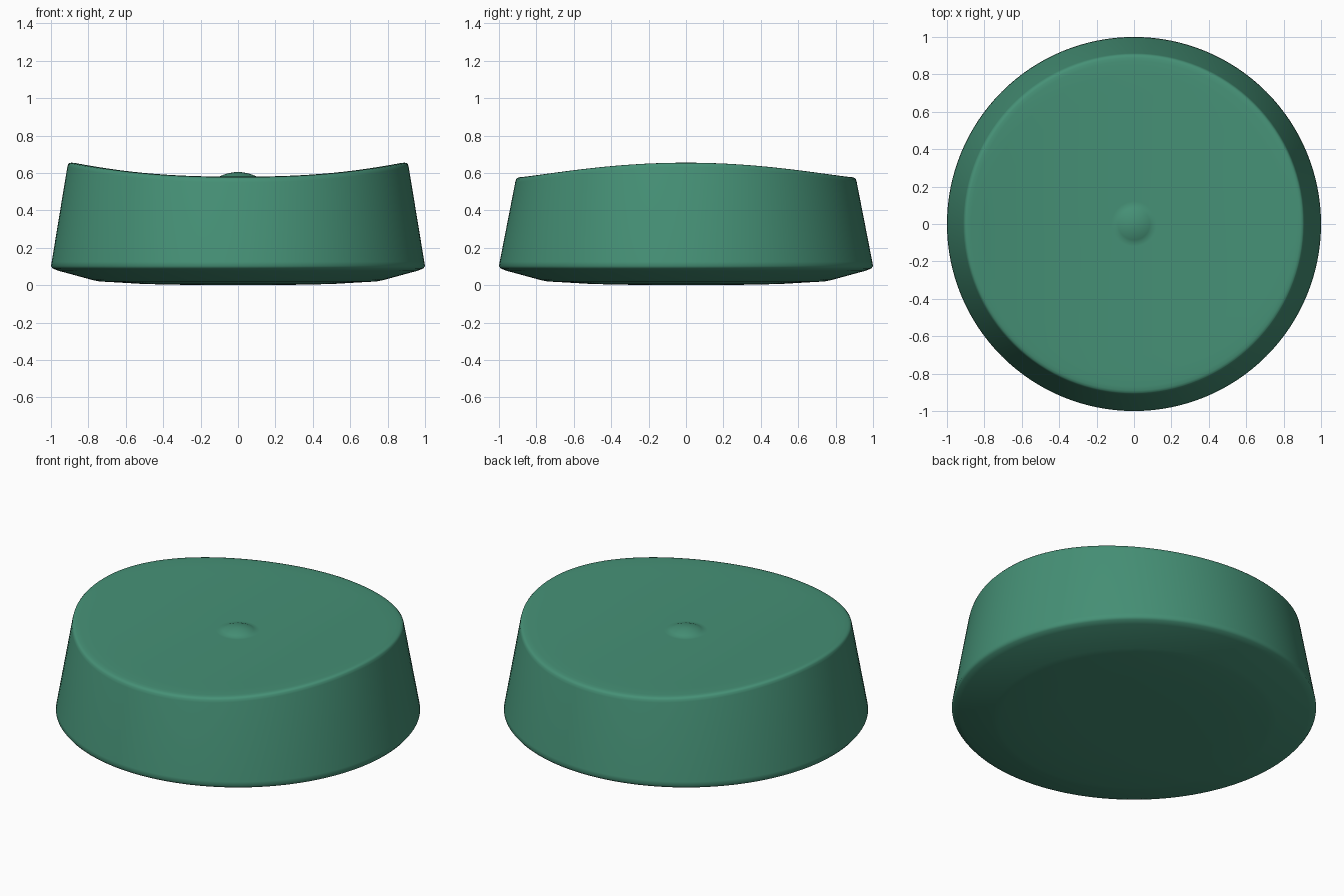
import bpy, bmesh, math

if "Cube" in bpy.data.objects:
    bpy.data.objects.remove(bpy.data.objects["Cube"])

SEGS = 128


def scoop(x):
    # trough running along y: rises toward the left and right rims
    return 0.08 * min(abs(x) / 0.9, 1.0) ** 2.4


def lathe(name, profile, mat):
    """Revolve (radius, z, scoop weight) points from bottom pole to top pole."""
    bm = bmesh.new()
    rings = []
    for r, z, w in profile:
        if r == 0:
            rings.append([bm.verts.new((0, 0, z))])
            continue
        ring = []
        for i in range(SEGS):
            a = 2 * math.pi * i / SEGS
            x, y = r * math.cos(a), r * math.sin(a)
            ring.append(bm.verts.new((x, y, z + w * scoop(x))))
        rings.append(ring)
    for lo, hi in zip(rings, rings[1:]):
        for i in range(SEGS):
            j = (i + 1) % SEGS
            if len(lo) == 1:
                bm.faces.new((lo[0], hi[j], hi[i]))
            elif len(hi) == 1:
                bm.faces.new((lo[i], lo[j], hi[0]))
            else:
                bm.faces.new((lo[i], lo[j], hi[j], hi[i]))
    mesh = bpy.data.meshes.new(name)
    bm.to_mesh(mesh)
    bm.free()
    obj = bpy.data.objects.new(name, mesh)
    bpy.context.collection.objects.link(obj)
    mesh.materials.append(mat)
    bpy.ops.object.select_all(action='DESELECT')
    obj.select_set(True)
    bpy.context.view_layer.objects.active = obj
    bpy.ops.object.shade_smooth_by_angle(angle=math.radians(50))
    return obj


green = bpy.data.materials.new("green_plastic")
green.diffuse_color = (0.06, 0.28, 0.18, 1)
green.use_nodes = True
green.node_tree.nodes["Principled BSDF"].inputs["Base Color"].default_value = green.diffuse_color

# shallow domed underside and rounded lower edge
profile = [(0, 0, 0), (0.25, 0.001, 0), (0.5, 0.006, 0), (0.74, 0.02, 0),
           (0.78, 0.028, 0), (0.96, 0.077, 0), (0.99, 0.089, 0), (1.0, 0.102, 0)]
# tapered wall up to the rounded rim
profile += [(0.996, 0.125, 0), (0.913, 0.55, 1), (0.909, 0.565, 1),
            (0.902, 0.573, 1), (0.89, 0.577, 1), (0.87, 0.579, 1)]
# scooped top face
profile += [(0.8 - 0.1 * k, 0.58, 1) for k in range(7)] + [(0.12, 0.58, 1)]
# small raised centre dot
profile += [(r, 0.58 + 0.025 * (1 - (r / 0.1) ** 2), 1)
            for r in (0.1, 0.085, 0.07, 0.05, 0.025, 0)]

lathe("button_cap", profile, green)
